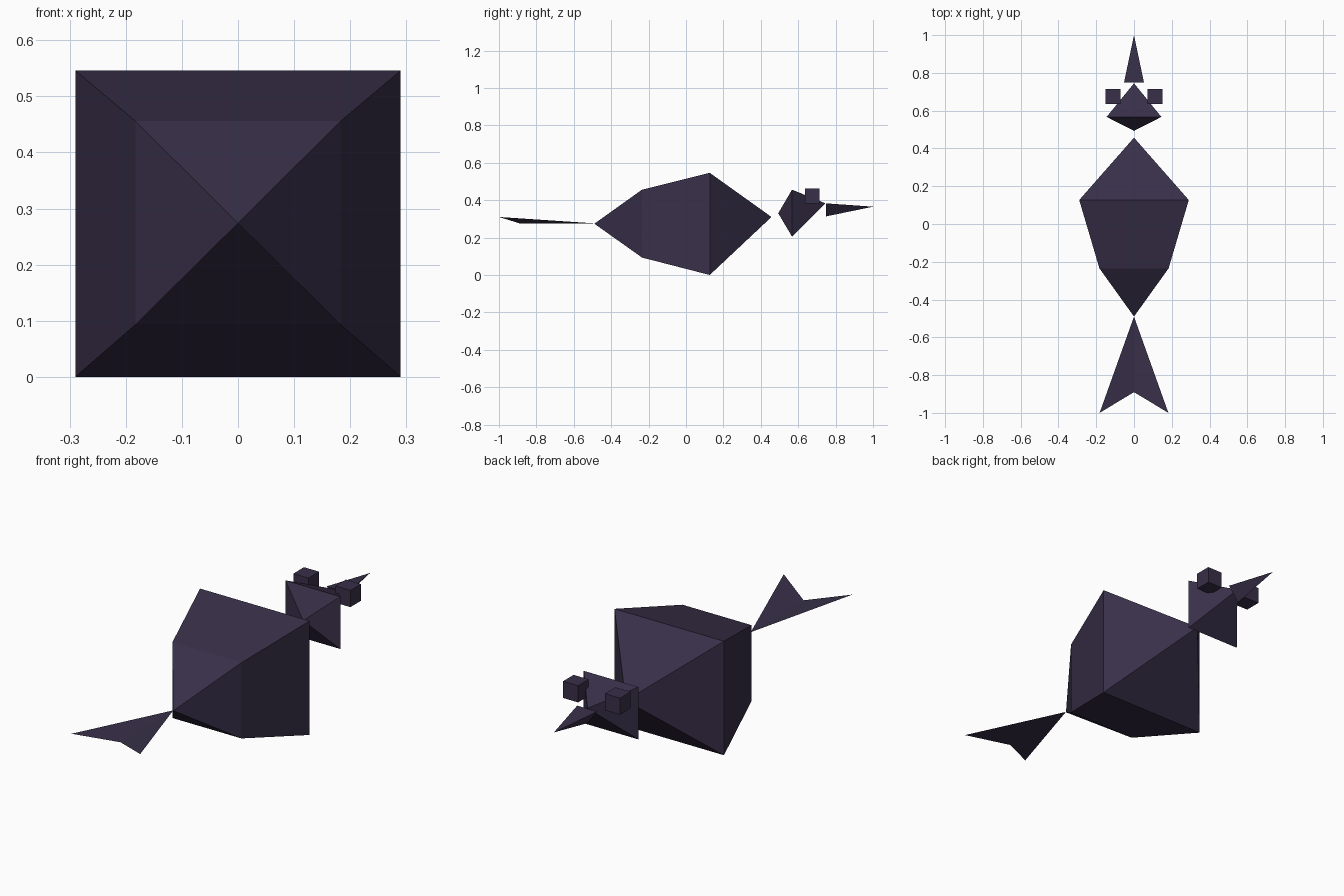
import bpy, bmesh

if "Cube" in bpy.data.objects:
    bpy.data.objects.remove(bpy.data.objects["Cube"])

plum = bpy.data.materials.new("dark_plum")
plum.diffuse_color = (0.040, 0.029, 0.066, 1)
plum.use_nodes = True
plum.node_tree.nodes["Principled BSDF"].inputs["Base Color"].default_value = plum.diffuse_color


def make(name, verts, faces, solid=True):
    """Flat-shaded mesh object; solid parts get outward normals."""
    bm = bmesh.new()
    vs = [bm.verts.new(v) for v in verts]
    for f in faces:
        bm.faces.new([vs[i] for i in f])
    if solid:
        bmesh.ops.recalc_face_normals(bm, faces=bm.faces[:])
    me = bpy.data.meshes.new(name)
    bm.to_mesh(me)
    bm.free()
    me.materials.append(plum)
    ob = bpy.data.objects.new(name, me)
    bpy.context.collection.objects.link(ob)
    return ob


def spindle(name, front, rings, back):
    """Square rings (y, half width, low z, high z) closed by a point at each end (y, z)."""
    verts = [(0, *front)]
    for y, w, lo, hi in rings:
        verts += [(-w, y, lo), (w, y, lo), (w, y, hi), (-w, y, hi)]
    verts.append((0, *back))
    last = len(verts) - 1
    faces = []
    for i in range(4):
        j = (i + 1) % 4
        faces.append((0, 1 + i, 1 + j))
        for r in range(len(rings) - 1):
            a = 1 + 4 * r
            faces.append((a + i, a + j, a + 4 + j, a + 4 + i))
        faces.append((last, last - 4 + i, last - 4 + j))
    return make(name, verts, faces)


# Body and head
spindle("body", (-0.49, 0.274),
        [(-0.235, 0.183, 0.093, 0.456), (0.127, 0.29, 0.0, 0.546)], (0.457, 0.31))
spindle("head", (0.493, 0.33), [(0.567, 0.145, 0.205, 0.456)], (0.745, 0.383))

# Beak: three-sided pyramid with its keel pointing down
make("beak", [(-0.053, 0.748, 0.383), (0.053, 0.748, 0.383), (0, 0.748, 0.313), (0, 1.0, 0.365)],
     [(0, 1, 2), (0, 1, 3), (1, 2, 3), (2, 0, 3)])

# Forked tail: two thin upswept sheets
make("tail", [(0, -0.49, 0.276), (-0.182, -1.0, 0.31), (0, -0.89, 0.276), (0.182, -1.0, 0.31)],
     [(0, 1, 2), (0, 2, 3)], solid=False)

# Cube eyes
for side, s in (("left", -1), ("right", 1)):
    bpy.ops.mesh.primitive_cube_add(size=0.08, location=(s * 0.111, 0.675, 0.421))
    eye = bpy.context.object
    eye.name = side + "_eye"
    eye.data.materials.append(plum)
